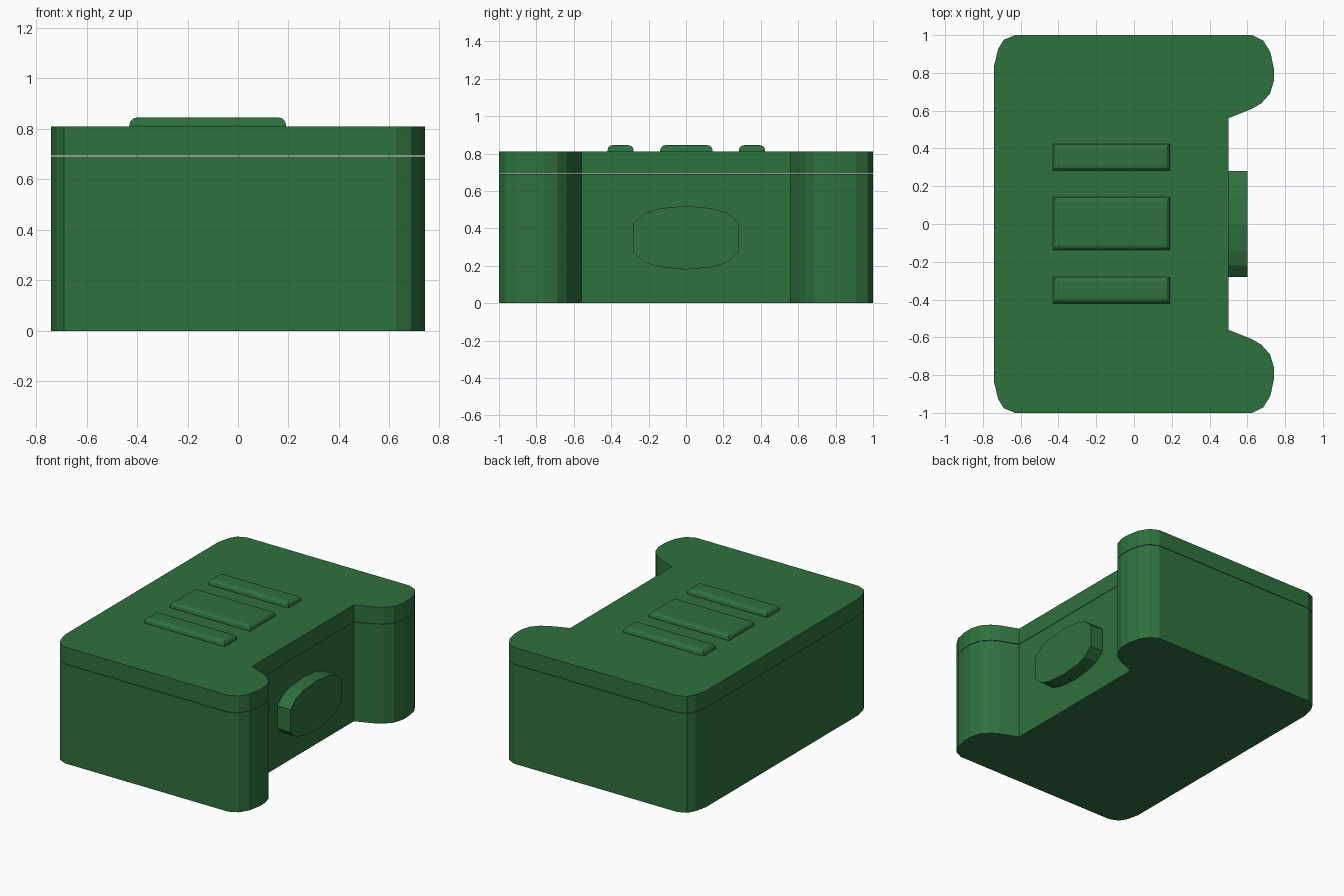
import bpy, bmesh
from mathutils import Vector

if "Cube" in bpy.data.objects:
    bpy.data.objects.remove(bpy.data.objects["Cube"])

green = bpy.data.materials.new("dark_green")
green.diffuse_color = (0.028, 0.165, 0.048, 1)
green.use_nodes = True
green.node_tree.nodes["Principled BSDF"].inputs["Base Color"].default_value = green.diffuse_color


def make_object(name, bm):
    bmesh.ops.recalc_face_normals(bm, faces=bm.faces)
    mesh = bpy.data.meshes.new(name)
    bm.to_mesh(mesh)
    bm.free()
    mesh.materials.append(green)
    obj = bpy.data.objects.new(name, mesh)
    bpy.context.collection.objects.link(obj)
    return obj


def prism(name, points, offset):
    """Extrude a closed outline along an offset vector."""
    bm = bmesh.new()
    face = bm.faces.new([bm.verts.new(p) for p in points])
    ext = bmesh.ops.extrude_face_region(bm, geom=[face])
    verts = [v for v in ext["geom"] if isinstance(v, bmesh.types.BMVert)]
    bmesh.ops.translate(bm, verts=verts, vec=Vector(offset))
    return make_object(name, bm)


# Case outline: rounded corners, notch on the right, mirrored in y
half = [(-0.74, 0.84), (-0.72, 0.925), (-0.69, 0.975), (-0.63, 1.0),
        (0.625, 1.0), (0.685, 0.97), (0.722, 0.91), (0.74, 0.825),
        (0.74, 0.757), (0.72, 0.69), (0.675, 0.64), (0.625, 0.61), (0.5, 0.56)]
outline = half + [(x, -y) for x, y in reversed(half)]

# Case body and lid with a hairline seam
prism("case_body", [(x, y, 0) for x, y in outline], (0, 0, 0.691))
prism("case_lid", [(x, y, 0.694) for x, y in outline], (0, 0, 0.116))

# Oval faceted button in the notch
quarter = [(0.28, 0.08), (0.22, 0.132), (0.14, 0.157)]
top = quarter + [(0, 0.17)] + [(-y, z) for y, z in reversed(quarter)]
oval = top + [(-y, -z) for y, z in top]
prism("side_button", [(0.49, y, 0.35 + z) for y, z in oval], (0.11, 0, 0))


# Raised ridges on the lid with rounded top edges
def ridge(name, y0, y1):
    bm = bmesh.new()
    bmesh.ops.create_cube(bm, size=1)
    for v in bm.verts:
        v.co = (-0.12 + v.co.x * 0.62, (y0 + y1) / 2 + v.co.y * (y1 - y0),
                0.8275 + v.co.z * 0.035)
    edges = [e for e in bm.edges if all(v.co.z > 0.83 for v in e.verts)]
    bmesh.ops.bevel(bm, geom=edges, offset=0.028, segments=3, profile=0.5,
                    affect='EDGES')
    return make_object(name, bm)


ridge("ridge_back", 0.283, 0.423)
ridge("ridge_middle", -0.138, 0.142)
ridge("ridge_front", -0.42, -0.28)
